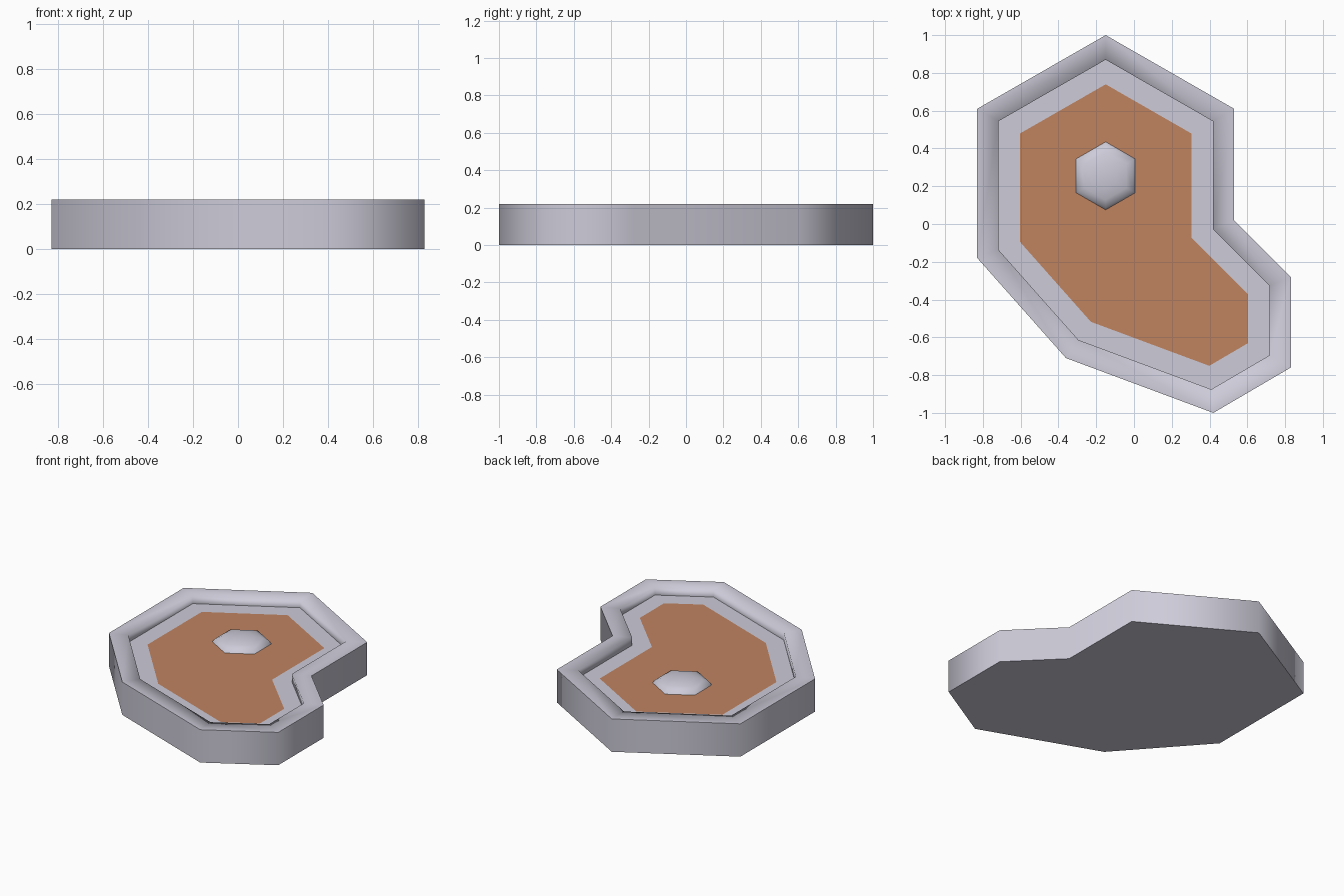
import bpy, bmesh, math
from mathutils import Vector

if "Cube" in bpy.data.objects:
    bpy.data.objects.remove(bpy.data.objects["Cube"])

TOP, FLOOR, STEP = 0.22, 0.17, 0.113


def material(name, rgb):
    m = bpy.data.materials.new(name)
    m.diffuse_color = (*rgb, 1)
    m.use_nodes = True
    m.node_tree.nodes["Principled BSDF"].inputs["Base Color"].default_value = m.diffuse_color
    return m


GREY = material("pale_grey", (0.61, 0.60, 0.69))
ORANGE = material("clay_orange", (0.53, 0.23, 0.117))

# Outline of the tray, clockwise from the top point
OUTLINE = [Vector(p) for p in [(-0.15, 1.0), (0.53, 0.61), (0.53, 0.02), (0.83, -0.28), (0.83, -0.76),
                               (0.42, -1.0), (-0.36, -0.71), (-0.83, -0.18), (-0.83, 0.61)]]


def inset(points, d):
    """Mitred inward offset of a clockwise outline."""
    out = []
    for i, p in enumerate(points):
        a = (p - points[i - 1]).normalized()
        b = (points[(i + 1) % len(points)] - p).normalized()
        na, nb = Vector((a.y, -a.x)), Vector((b.y, -b.x))
        out.append(p + (na + nb) * d / (1 + na.dot(nb)))
    return out


def finish(bm, name, mats):
    bmesh.ops.recalc_face_normals(bm, faces=bm.faces)
    me = bpy.data.meshes.new(name)
    bm.to_mesh(me)
    bm.free()
    for m in mats:
        me.materials.append(m)
    ob = bpy.data.objects.new(name, me)
    bpy.context.collection.objects.link(ob)
    return ob


# Tray: base, outer wall, rim, inner wall, floor border and coloured floor
bm = bmesh.new()
mid, core = inset(OUTLINE, STEP), inset(OUTLINE, 2 * STEP)
rings = [[bm.verts.new((p.x, p.y, z)) for p in pts] for pts, z in
         [(OUTLINE, 0), (OUTLINE, TOP), (mid, TOP), (mid, FLOOR), (core, FLOOR)]]
n = len(OUTLINE)
for r0, r1 in zip(rings, rings[1:]):
    for i in range(n):
        j = (i + 1) % n
        bm.faces.new((r0[i], r0[j], r1[j], r1[i]))
bm.faces.new(rings[0])
bm.faces.new(rings[-1]).material_index = 1
for f in bm.faces:
    f.smooth = True
# crisp edges at the base, the outer top and the foot of the inner wall
for r in (rings[0], rings[1], rings[3]):
    for i in range(n):
        bm.edges.get((r[i], r[(i + 1) % n])).smooth = False
finish(bm, "tray", [GREY, ORANGE])

# Six-sided low dome on the floor
bm = bmesh.new()
R, H, LEVELS = 0.18, 0.05, 4
rows = []
for k in range(LEVELS):
    t = math.pi / 2 * k / LEVELS
    rows.append([bm.verts.new((-0.15 + R * math.cos(t) * math.cos(a),
                               0.255 + R * math.cos(t) * math.sin(a),
                               FLOOR + H * math.sin(t)))
                 for a in (math.pi / 2 + math.pi / 3 * s for s in range(6))])
tip = bm.verts.new((-0.15, 0.255, FLOOR + H))
for i in range(6):
    j = (i + 1) % 6
    for r0, r1 in zip(rows, rows[1:]):
        bm.faces.new((r0[i], r0[j], r1[j], r1[i]))
    bm.faces.new((rows[-1][i], rows[-1][j], tip))
for f in bm.faces:
    f.smooth = True
finish(bm, "dome", [GREY])
